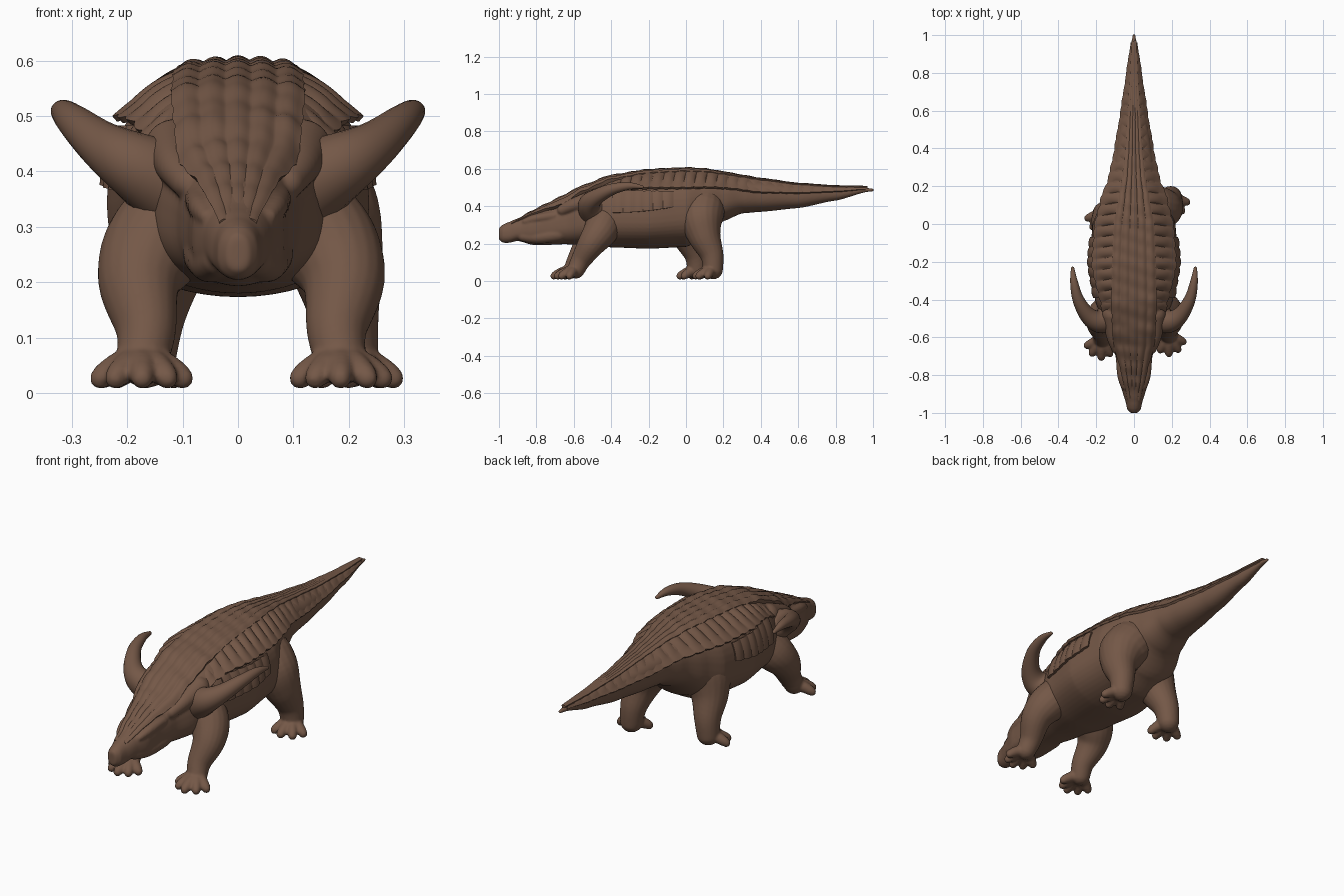
import bpy, bmesh, math
from mathutils import Vector

cube = bpy.data.objects.get("Cube")
if cube:
    bpy.data.objects.remove(cube, do_unlink=True)

hide = bpy.data.materials.new("brown_hide")
hide.use_nodes = True
hide.diffuse_color = (.175, .097, .063, 1)
hide.node_tree.nodes["Principled BSDF"].inputs["Base Color"].default_value = hide.diffuse_color
hide.node_tree.nodes["Principled BSDF"].inputs["Roughness"].default_value = .8


def catmull(a, b, c, d, t):
    return .5 * (2 * b + (c - a) * t + (2 * a - 5 * b + 4 * c - d) * t * t
                 + (3 * b - a - 3 * c + d) * t ** 3)


def lookup(table, y):
    """Smoothly interpolate the rows of a profile table at station y."""
    last = len(table) - 1
    i = 0
    while i < last - 1 and table[i + 1][0] < y:
        i += 1
    b, c = table[i], table[i + 1]
    t = min(1, max(0, (y - b[0]) / (c[0] - b[0])))
    h = t * t * (3 - 2 * t) * .4 + t * .6
    return [p + (q - p) * h for p, q in zip(b[1:], c[1:])]


def finish(name, bm, modifier=None, angle=50, soften=0, **settings):
    bmesh.ops.recalc_face_normals(bm, faces=bm.faces)
    mesh = bpy.data.meshes.new(name)
    bm.to_mesh(mesh)
    bm.free()
    mesh.materials.append(hide)
    obj = bpy.data.objects.new(name, mesh)
    bpy.context.collection.objects.link(obj)
    bpy.ops.object.select_all(action='DESELECT')
    obj.select_set(True)
    bpy.context.view_layer.objects.active = obj
    if modifier:
        mod = obj.modifiers.new(modifier.title(), modifier)
        for key, value in settings.items():
            setattr(mod, key, value)
        bpy.ops.object.modifier_apply(modifier=mod.name)
    bpy.ops.object.shade_smooth_by_angle(angle=math.radians(angle))
    if soften:
        smooth = obj.modifiers.new("Soften", 'SMOOTH')
        smooth.iterations, smooth.factor = soften, .5


def loft(bm, rings):
    """Skin a list of closed rings and cap both ends."""
    loops = [[bm.verts.new(p) for p in ring] for ring in rings]
    n = len(loops[0])
    for a, b in zip(loops, loops[1:]):
        for i in range(n):
            j = (i + 1) % n
            bm.faces.new((a[i], a[j], b[j], b[i]))
    bm.faces.new(loops[0])
    bm.faces.new(loops[-1])


def tube(bm, points, sides=20, steps=6):
    """Rounded limb through (x, y, z, radius) points."""
    pts = [points[0]] + list(points) + [points[-1]]
    path = []
    for i in range(len(points) - 1):
        for k in range(steps):
            path.append([catmull(*vals, k / steps) for vals in zip(*pts[i:i + 4])])
    path.append(list(points[-1]))
    centres = [Vector(p[:3]) for p in path]
    radii = [p[3] for p in path]
    start = (centres[0] - centres[1]).normalized()
    end = (centres[-1] - centres[-2]).normalized()
    arcs = [math.radians(a) for a in (20, 40, 60, 80)]
    head = [(centres[0] + start * radii[0] * math.sin(a), radii[0] * math.cos(a)) for a in reversed(arcs)]
    tail = [(centres[-1] + end * radii[-1] * math.sin(a), radii[-1] * math.cos(a)) for a in arcs]
    line = head + list(zip(centres, radii)) + tail
    side, rings = Vector((.3, .5, .8)), []
    for i, (c, r) in enumerate(line):
        tangent = (line[min(i + 1, len(line) - 1)][0] - line[max(i - 1, 0)][0]).normalized()
        side = (side - tangent * side.dot(tangent)).normalized()
        up = tangent.cross(side)
        rings.append([c + r * (side * math.cos(a) + up * math.sin(a))
                      for a in (math.tau * k / sides for k in range(sides))])
    loft(bm, rings)


def sheet(name, fn, nu, nv, thickness):
    """Thick armour plate from a surface function over the unit square."""
    bm = bmesh.new()
    grid = [[bm.verts.new(fn(u / nu, v / nv)) for v in range(nv + 1)] for u in range(nu + 1)]
    for u in range(nu):
        for v in range(nv):
            bm.faces.new((grid[u][v], grid[u + 1][v], grid[u + 1][v + 1], grid[u][v + 1]))
    finish(name, bm, 'SOLIDIFY', thickness=thickness, offset=0)


# Body profile: station y, half width, bottom, widest height, top
BODY = [(-1, .02, .22, .25, .285), (-.985, .036, .205, .25, .3), (-.95, .042, .203, .25, .315),
        (-.9, .058, .215, .265, .335), (-.82, .083, .193, .275, .376), (-.74, .09, .193, .285, .412),
        (-.65, .108, .197, .3, .452), (-.55, .15, .193, .32, .502), (-.4, .207, .18, .34, .557),
        (-.2, .237, .173, .34, .588), (0, .22, .182, .36, .597), (.1, .18, .235, .4, .592),
        (.2, .14, .32, .44, .576), (.3, .112, .362, .46, .558), (.4, .096, .37, .46, .541),
        (.6, .064, .39, .46, .515), (.8, .036, .43, .47, .502), (.97, .013, .476, .488, .499),
        (1.004, .007, .48, .488, .494)]
# Armour profile: station y, spine band half width, side plate reach, side plate edge height
ARMOUR = [(-.93, .03, .06, .3), (-.78, .064, .09, .36), (-.62, .106, .12, .4), (-.42, .117, .17, .485),
          (-.2, .113, .22, .497), (0, .104, .207, .497), (.15, .078, .172, .5), (.25, .058, .132, .493),
          (.4, .043, .1, .473), (.6, .03, .067, .469), (.8, .018, .037, .476), (.97, .007, .011, .488)]


def body_ring(y, sides=48):
    w, low, mid, top = lookup(BODY, y)
    ring = []
    for k in range(sides):
        a = math.tau * k / sides
        s = math.sin(a)
        rise = abs(s) ** .8
        ring.append((w * math.cos(a), y, mid + (top - mid) * rise if s > 0 else mid - (mid - low) * rise))
    return ring


def body_z(x, y):
    w, low, mid, top = lookup(BODY, y)
    return mid + (top - mid) * max(0, 1 - (x / w) ** 2) ** .4


def band_z(x, y):
    return .45 * body_z(x, y) + .55 * lookup(BODY, y)[3]


SIDES = (("left", 1), ("right", -1))

# Body, head and tail fused with brows, cheeks and neck collar
bm = bmesh.new()
loft(bm, [body_ring(-1 + k * .02004) for k in range(101)])
for side, s in SIDES:
    for lump in (((.055, -.86, .318, .016), (.066, -.8, .335, .023), (.072, -.7, .35, .025)),
                 ((.035, -.87, .24, .03), (.05, -.79, .235, .036), (.06, -.68, .25, .04)),
                 ((.09, -.66, .38, .03), (.11, -.59, .41, .038), (.115, -.48, .44, .055))):
        tube(bm, [(s * x, y, z, r) for x, y, z, r in lump])
finish("body", bm, 'REMESH', angle=180, soften=5, mode='VOXEL', voxel_size=.006)


# Spine band with lengthwise ridges
def spine(u, v):
    y, v = -.93 + 1.9 * u, 2 * v - 1
    half = lookup(ARMOUR, y)[0] * (1 + .012 * math.sin(y * 95))
    x = half * v
    fade = min(1, half / .1)
    ridge = .004 * math.cos(v * math.pi * 5) + .0015 * math.sin(y * 80 + v * 3)
    return x, y, band_z(x, y) + fade * (ridge - .002) - .014 * max(0, 1 - u * 6)


sheet("spine_band", spine, 150, 40, .02)

for side, s in SIDES:
    # Ribbed flank plates running on to the tail
    def flank(u, v):
        y = -.45 + 1.41 * u
        inner, outer, edge = lookup(ARMOUR, y)
        size = outer / .22
        start = inner * .93
        high = band_z(inner, y) - .003
        swell = (abs(math.sin(y * 55)) ** .7 - .6) * .014 * size * math.sin(math.pi * min(.8, v + .1))
        x = start + (outer - start) * v + swell
        z = high + (edge - high) * v ** 1.12 + swell * (1 - 1.6 * v ** 3)
        return s * x, y - .02 * v * size, z - .03 * max(0, 1 - u * 11)

    sheet("flank_plates_" + side, flank, 200, 14, .013)

    # Lower row of ribs on the belly side
    def lower(u, v):
        y = -.39 + .32 * u
        z = .365 + .03 * u * u + (.115 - .03 * u * u) * v
        w, low, mid, top = lookup(BODY, y)
        x = w * max(.1, 1 - max(0, (z - mid) / (top - mid)) ** 2.5) ** .5
        return s * (x + .002 + .006 * abs(math.sin(u * math.pi * 6))), y, z

    sheet("lower_plates_" + side, lower, 72, 12, .012)

    # Curved shoulder spike
    bm = bmesh.new()
    tube(bm, [(s * x, y, z, r) for x, y, z, r in (
        (.11, -.49, .37, .085), (.185, -.515, .41, .062), (.245, -.482, .447, .044),
        (.295, -.4, .489, .031), (.317, -.31, .508, .021), (.325, -.235, .503, .009))])
    finish("shoulder_spike_" + side, bm)

    def leg(name, path, spread, reach, shift):
        """Leg with fanned toes, fused into one skin."""
        dx, dy = shift if s < 0 else (0, 0)
        place = lambda x, y, z, r: (s * (x + dx), y + dy, z, r)
        bm = bmesh.new()
        tube(bm, [place(*p) for p in path])
        ax, ay = path[-1][:2]
        for k, deg in enumerate(spread):
            a = math.radians(deg)
            far = reach * (1 - .08 * abs(k - (len(spread) - 1) / 2))
            tip = lambda f, z, r: place(ax + far * f * math.sin(a), ay - far * f * math.cos(a), z, r)
            tube(bm, [tip(.1, .058, .034), tip(.55, .048, .027), tip(.9, .033, .023), tip(1, .027, .02)], 12)
        finish(name + "_" + side, bm, 'REMESH', angle=180, soften=4, mode='VOXEL', voxel_size=.006)

    leg("front_leg", [(.11, -.43, .32, .1), (.165, -.46, .262, .092), (.19, -.505, .2, .075),
                      (.178, -.56, .115, .055), (.185, -.588, .06, .047)],
        (-62, -30, 0, 32, 65), .098, (-.012, -.02))
    leg("hind_leg", [(.1, .09, .38, .118), (.145, .082, .32, .114), (.176, .1, .235, .088),
                     (.192, .138, .14, .063), (.2, .145, .062, .053)],
        (-35, 0, 35, 70), .096, (-.035, -.085))
